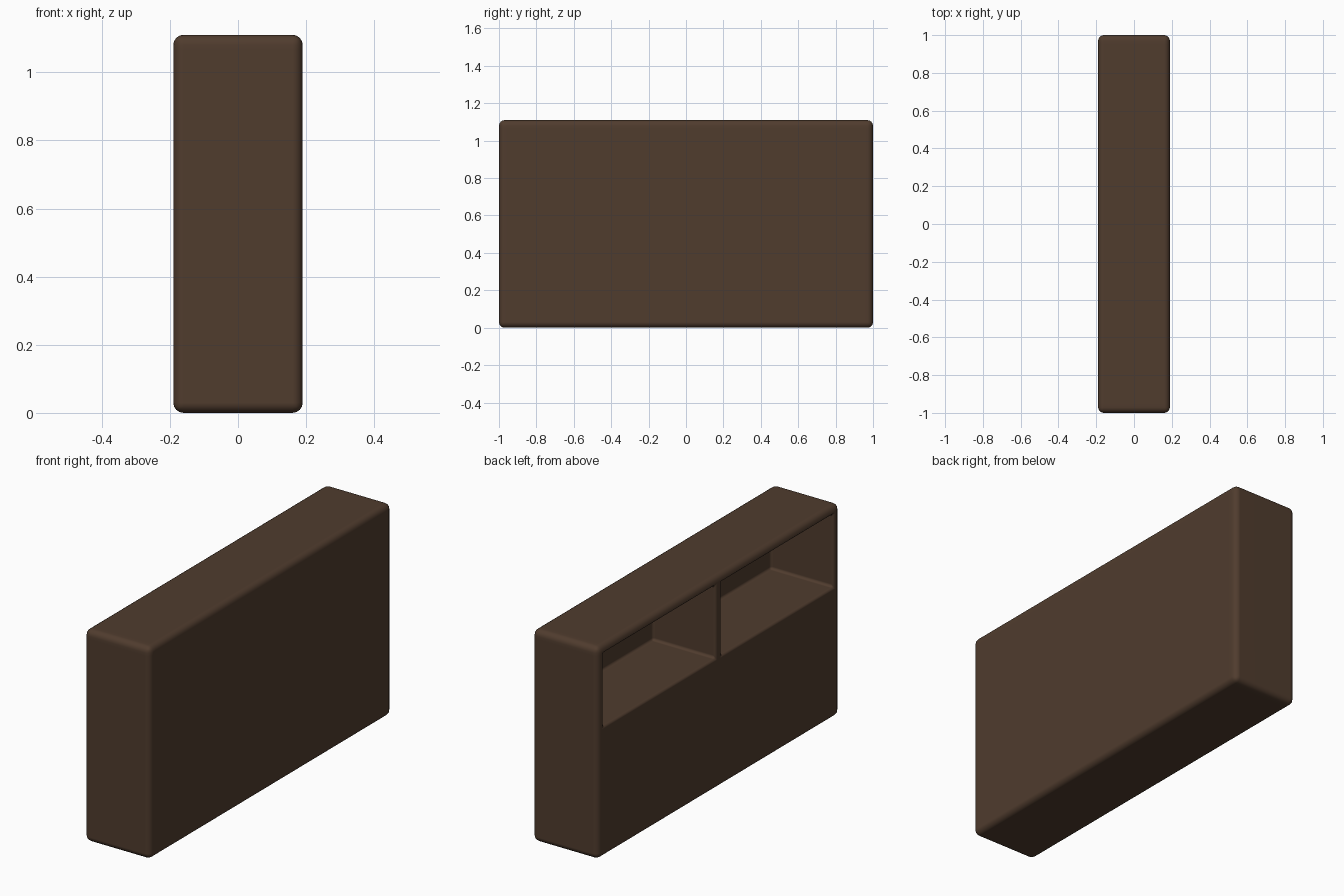
import bpy, bmesh
from mathutils import Vector

if "Cube" in bpy.data.objects:
    bpy.data.objects.remove(bpy.data.objects["Cube"])

W, D, H = 0.38, 2.0, 1.11           # outer size
FLOOR, CEIL = 0.685, 1.065          # niche height range
SIDE, MID = 0.95, 0.025             # niche ends along y

wood = bpy.data.materials.new("dark_brown_wood")
wood.diffuse_color = (0.080, 0.045, 0.027, 1)
wood.use_nodes = True
wood.node_tree.nodes["Principled BSDF"].inputs["Base Color"].default_value = wood.diffuse_color

# Rounded solid block
bm = bmesh.new()
bmesh.ops.create_cube(bm, size=1)
for v in bm.verts:
    v.co = Vector((v.co.x * W, v.co.y * D, (v.co.z + 0.5) * H))
bmesh.ops.bevel(bm, geom=bm.edges[:], offset=0.03, offset_type='OFFSET',
                segments=4, profile=0.5, affect='EDGES')

# Cut lines outlining the two niches
cuts = [((0, y, 0), (0, 1, 0)) for y in (-SIDE, -MID, MID, SIDE)]
cuts += [((0, 0, z), (0, 0, 1)) for z in (FLOOR, CEIL)]
for co, no in cuts:
    bmesh.ops.bisect_plane(bm, geom=bm.verts[:] + bm.edges[:] + bm.faces[:],
                           plane_co=co, plane_no=no)

# Push the two niche faces in from the -x side
bm.normal_update()
niches = []
for f in bm.faces:
    c = f.calc_center_median()
    if f.normal.x < -0.99 and FLOOR < c.z < CEIL and MID < abs(c.y) < SIDE:
        niches.append(f)
bmesh.ops.inset_individual(bm, faces=niches, thickness=0, depth=-0.365,
                           use_even_offset=True)

# Soften the niche edges
bm.normal_update()
sharp = [e for e in bm.edges if len(e.link_faces) == 2 and e.calc_face_angle(0) > 1]
bmesh.ops.bevel(bm, geom=sharp, offset=0.014, offset_type='OFFSET',
                segments=3, profile=0.5, affect='EDGES', clamp_overlap=False)

me = bpy.data.meshes.new("shelf_unit_body")
bm.to_mesh(me)
bm.free()
me.materials.append(wood)
for p in me.polygons:
    p.use_smooth = True
body = bpy.data.objects.new("shelf_unit_body", me)
bpy.context.collection.objects.link(body)

# Keep the large faces flat while the rounded edges stay smooth
wn = body.modifiers.new("flat_faces", 'WEIGHTED_NORMAL')
wn.keep_sharp = True
